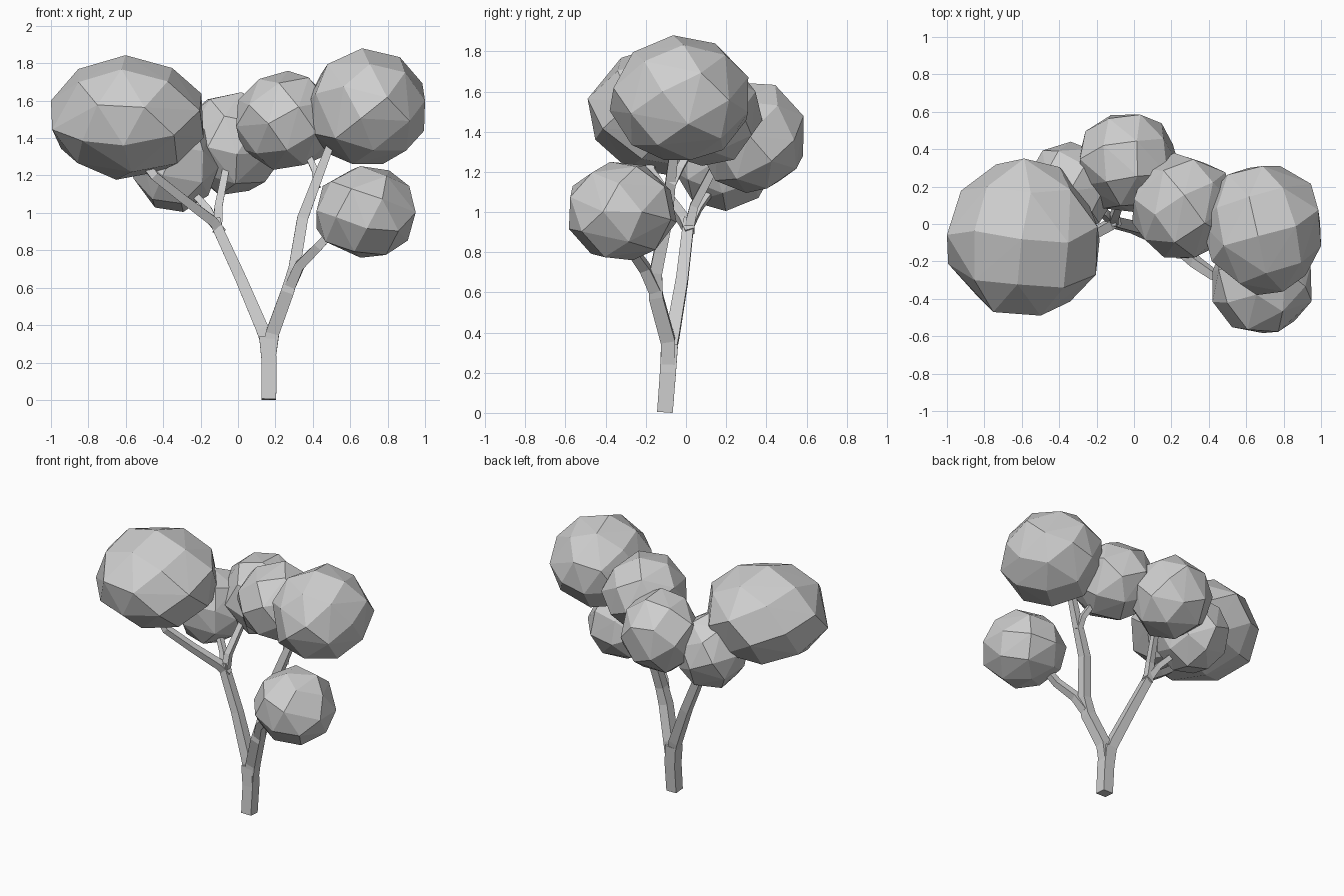
import bpy, bmesh, random
from math import pi, sqrt, sin, cos
from mathutils import Vector, Euler

random.seed(4)
cube = bpy.data.objects.get("Cube")
if cube:
    bpy.data.objects.remove(cube, do_unlink=True)

# Single plain grey for the whole tree
grey = bpy.data.materials.new("plain_grey")
grey.use_nodes = True
colour = (0.62, 0.62, 0.62, 1)
grey.diffuse_color = colour
grey.node_tree.nodes["Principled BSDF"].inputs["Base Color"].default_value = colour


def add_object(name, bm):
    bmesh.ops.recalc_face_normals(bm, faces=bm.faces)
    mesh = bpy.data.meshes.new(name)
    bm.to_mesh(mesh)
    bm.free()
    mesh.materials.append(grey)
    bpy.context.collection.objects.link(bpy.data.objects.new(name, mesh))


def branch(name, points):
    """Square tube through (x, y, z, width) points."""
    bm = bmesh.new()
    pos = [Vector(p[:3]) for p in points]
    rings = []
    for i, p in enumerate(points):
        tangent = (pos[min(i + 1, len(pos) - 1)] - pos[max(i - 1, 0)]).normalized()
        u = Vector((0, 1, 0)).cross(tangent).normalized()
        v = tangent.cross(u)
        h = p[3] / 2
        rings.append([bm.verts.new(pos[i] + u * a * h + v * b * h)
                      for a, b in ((-1, -1), (1, -1), (1, 1), (-1, 1))])
    for low, high in zip(rings, rings[1:]):
        for k in range(4):
            n = (k + 1) % 4
            bm.faces.new((low[k], low[n], high[n], high[k]))
    bm.faces.new(rings[0])
    bm.faces.new(rings[-1])
    add_object(name, bm)


def foliage(name, centre, radii, count=28):
    """Coarse faceted clump: hull of evenly spread points fitted to the radii."""
    turn = Euler([random.uniform(0, 6) for _ in range(3)]).to_matrix()
    points = []
    for i in range(count):
        z = 1 - (2 * i + 1) / count
        r = sqrt(1 - z * z)
        angle = i * pi * (3 - sqrt(5))
        points.append(turn @ Vector((r * cos(angle), r * sin(angle), z))
                      * random.uniform(0.98, 1.03))
    bm = bmesh.new()
    for p in points:
        bm.verts.new(p)
    bmesh.ops.convex_hull(bm, input=bm.verts)
    for axis in range(3):
        values = [v.co[axis] for v in bm.verts]
        low, high = min(values), max(values)
        for v in bm.verts:
            t = (v.co[axis] - low) / (high - low) * 2 - 1
            v.co[axis] = centre[axis] + t * radii[axis]
    add_object(name, bm)


# Trunk and the two main limbs
branch("trunk", [(0.165, -0.105, 0.003, 0.078), (0.167, -0.09, 0.2, 0.08),
                 (0.155, -0.082, 0.34, 0.084)])
branch("left_limb", [(0.16, -0.085, 0.28, 0.06), (0.13, -0.068, 0.38, 0.068),
                     (0.01, -0.02, 0.66, 0.06), (-0.11, 0.01, 0.92, 0.055),
                     (-0.12, 0.015, 0.97, 0.05)])
branch("right_limb", [(0.168, -0.088, 0.22, 0.066), (0.185, -0.09, 0.36, 0.072),
                      (0.265, -0.15, 0.58, 0.07), (0.3, -0.15, 0.7, 0.062),
                      (0.345, -0.095, 0.97, 0.058), (0.42, -0.075, 1.17, 0.05),
                      (0.5, -0.05, 1.38, 0.04)])

# Smaller branches that carry the clumps
branch("far_left_branch", [(-0.09, 0.02, 0.9, 0.05), (-0.14, -0.01, 0.96, 0.052),
                           (-0.3, -0.1, 1.08, 0.046), (-0.45, -0.18, 1.2, 0.045),
                           (-0.5, -0.17, 1.27, 0.045)])
branch("back_branch", [(-0.11, 0.01, 0.9, 0.05), (-0.105, 0.04, 1.03, 0.042),
                       (-0.06, 0.16, 1.26, 0.036)])
branch("back_left_branch", [(-0.11, 0.01, 0.92, 0.045), (-0.16, 0.06, 1.02, 0.038),
                            (-0.26, 0.14, 1.13, 0.034)])
branch("low_right_branch", [(0.28, -0.155, 0.61, 0.058), (0.33, -0.205, 0.72, 0.052),
                            (0.43, -0.275, 0.82, 0.046), (0.55, -0.31, 0.95, 0.04)])
branch("middle_branch", [(0.42, -0.07, 1.14, 0.04), (0.415, -0.03, 1.22, 0.036),
                         (0.36, 0.04, 1.34, 0.032)])

# Foliage clumps
foliage("far_left_foliage", (-0.592, -0.07, 1.51), (0.408, 0.42, 0.333), 32)
foliage("back_left_foliage", (-0.34, 0.19, 1.275), (0.235, 0.25, 0.27))
foliage("back_foliage", (-0.025, 0.325, 1.37), (0.265, 0.26, 0.275))
foliage("middle_foliage", (0.26, 0.1, 1.495), (0.27, 0.28, 0.265))
foliage("far_right_foliage", (0.68, -0.035, 1.57), (0.32, 0.345, 0.31), 32)
foliage("low_right_foliage", (0.685, -0.315, 1.005), (0.265, 0.268, 0.245))
